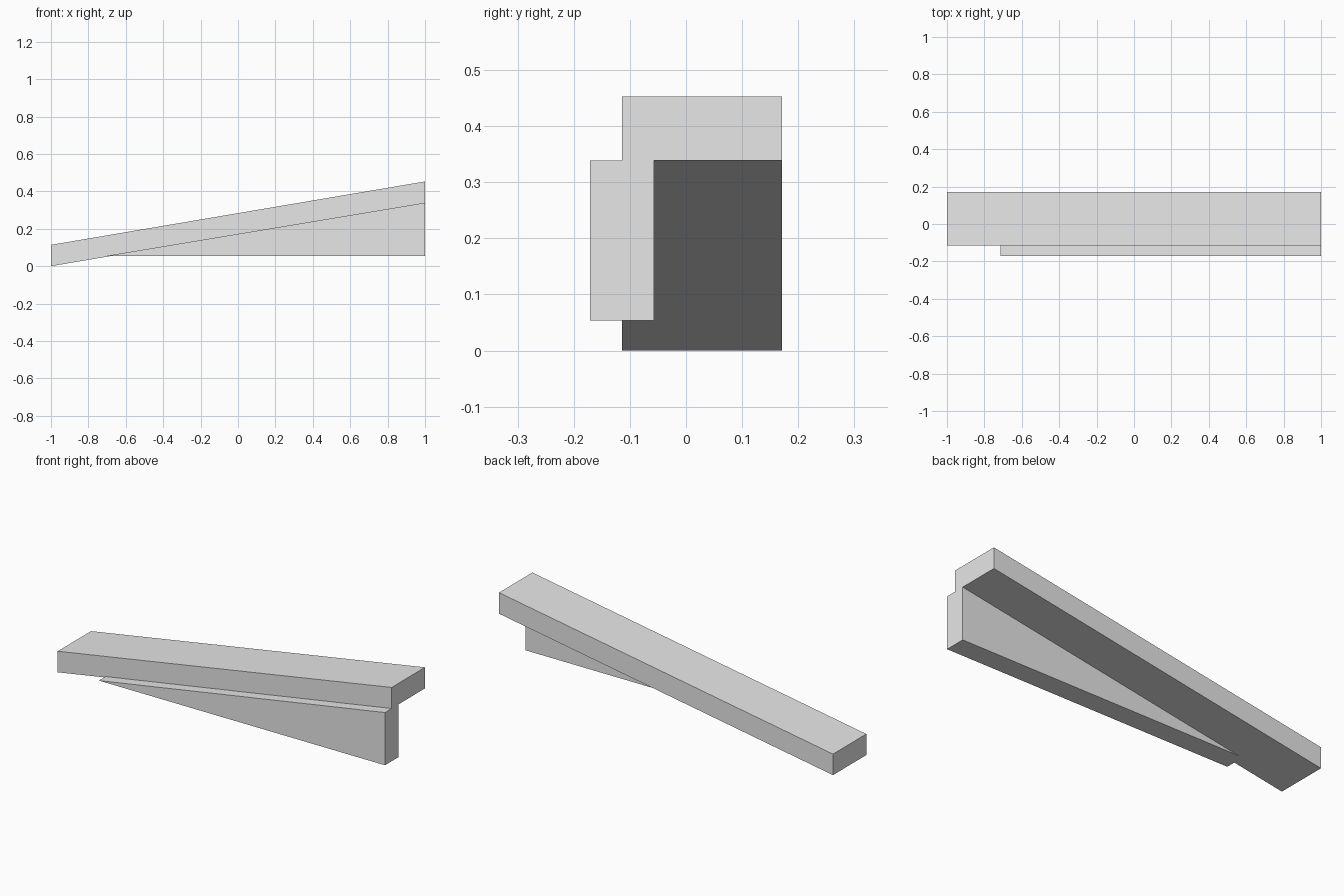
import bpy
import bmesh

cube = bpy.data.objects.get("Cube")
if cube:
    bpy.data.objects.remove(cube, do_unlink=True)

# Single plain grey finish
grey = bpy.data.materials.new("light_grey")
grey.use_nodes = True
color = (0.8, 0.8, 0.8, 1)
grey.diffuse_color = color
grey.node_tree.nodes["Principled BSDF"].inputs["Base Color"].default_value = color


def extrude_profile(name, profile, y_front, y_back):
    """Extrude an x-z outline along y into a closed, flat-faced solid."""
    mesh = bpy.data.meshes.new(name)
    bm = bmesh.new()
    face = bm.faces.new([bm.verts.new((x, y_front, z)) for x, z in profile])
    result = bmesh.ops.extrude_face_region(bm, geom=[face], use_keep_orig=True)
    moved = [v for v in result["geom"] if isinstance(v, bmesh.types.BMVert)]
    bmesh.ops.translate(bm, verts=moved, vec=(0, y_back - y_front, 0))
    bmesh.ops.recalc_face_normals(bm, faces=bm.faces)
    bm.to_mesh(mesh)
    bm.free()
    mesh.materials.append(grey)
    obj = bpy.data.objects.new(name, mesh)
    bpy.context.collection.objects.link(obj)
    return obj


thickness = 0.114
rise = 0.339
wedge_base = 0.0535

# Sloping beam with vertical ends
extrude_profile("sloping_beam",
                [(-1, 0), (1, rise), (1, rise + thickness), (-1, thickness)],
                -0.114, 0.171)

# Triangular support under the beam, standing proud of its front
extrude_profile("support_wedge",
                [(-0.714, wedge_base), (1, wedge_base), (1, rise)],
                -0.171, -0.057)
